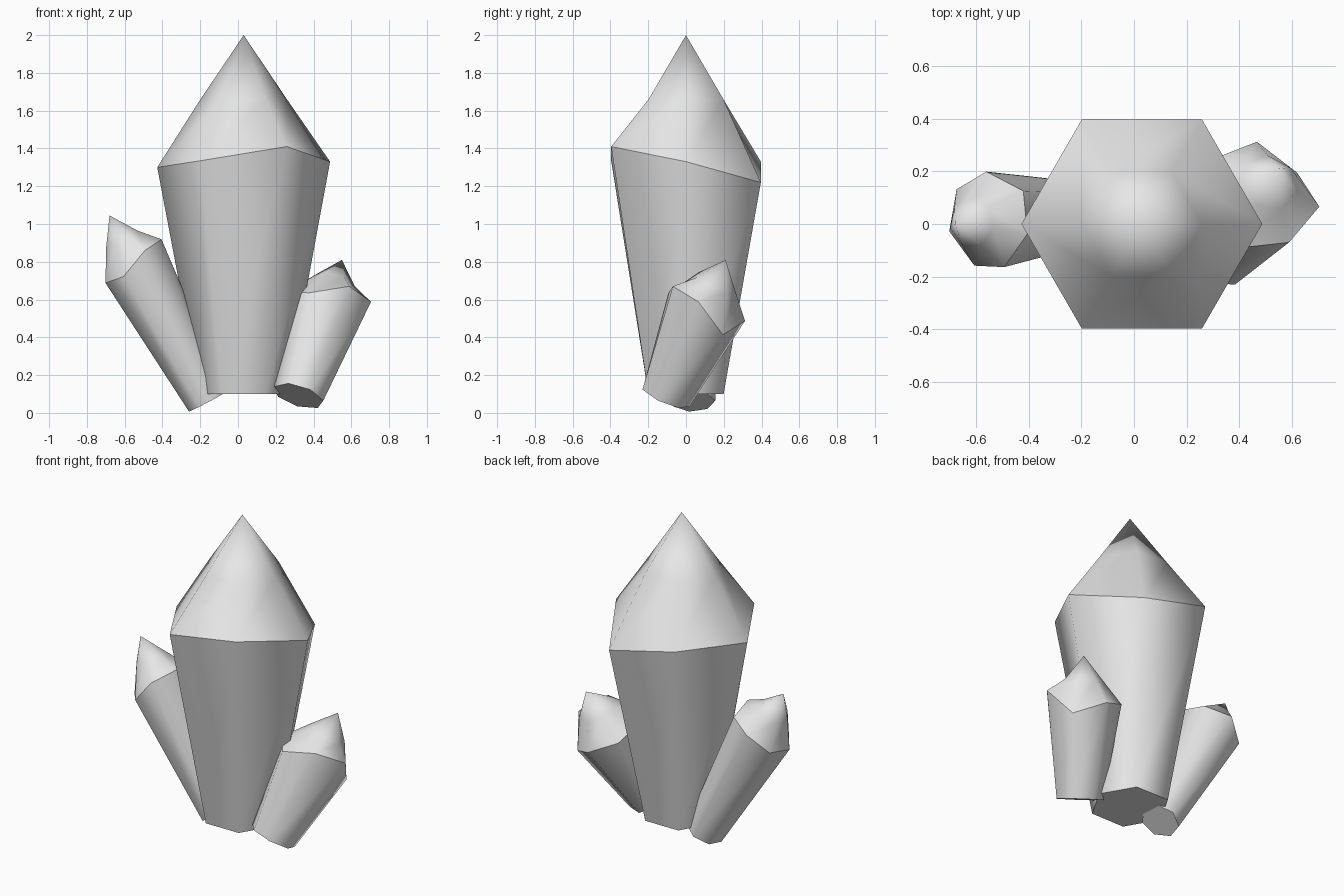
import bpy, bmesh
from math import radians, cos, sin, tau
from mathutils import Vector

cube = bpy.data.objects.get("Cube")
if cube:
    bpy.data.objects.remove(cube, do_unlink=True)

# Single grey stone colour
GREY = (0.8, 0.8, 0.8, 1.0)
stone = bpy.data.materials.new("grey_stone")
stone.use_nodes = True
stone.diffuse_color = GREY
bsdf = next(n for n in stone.node_tree.nodes if n.type == 'BSDF_PRINCIPLED')
bsdf.inputs["Base Color"].default_value = GREY


def crystal(name, base, apex, base_r, rim_r, rim_heights, side_dir, phase=0):
    """Flared prism with an uneven rim and a two-step pointed tip."""
    base, apex = Vector(base), Vector(apex)
    length = (apex - base).length
    axis = (apex - base).normalized()
    u = Vector(side_dir)
    u = (u - axis * u.dot(axis)).normalized()
    v = axis.cross(u)
    n = len(rim_heights)
    average = sum(rim_heights) / n
    bm = bmesh.new()

    def ring(radius, heights):
        verts = []
        for i, h in enumerate(heights):
            a = radians(phase) + tau * i / n
            offset = (u * cos(a) + v * sin(a)) * radius
            verts.append(bm.verts.new(base + axis * h + offset))
        return verts

    foot = ring(base_r, [0] * n)
    rim = ring(rim_r, rim_heights)
    shoulder = ring(rim_r / 2, [(average + length) / 2] * n)
    tip = bm.verts.new(apex)

    # Sides, tip and flat foot
    for i in range(n):
        j = (i + 1) % n
        for low, high in ((foot, rim), (rim, shoulder)):
            bm.faces.new((low[i], low[j], high[j], high[i]))
        bm.faces.new((shoulder[i], shoulder[j], tip))
    bm.faces.new(foot[::-1])

    # Smooth shading, creased at the foot and the rim
    for face in bm.faces:
        face.smooth = True
    for loop in (foot, rim):
        for i in range(n):
            bm.edges.get((loop[i], loop[(i + 1) % n])).smooth = False

    mesh = bpy.data.meshes.new(name)
    bm.to_mesh(mesh)
    bm.free()
    mesh.materials.append(stone)
    obj = bpy.data.objects.new(name, mesh)
    bpy.context.collection.objects.link(obj)
    return obj


# Tall central crystal
crystal("main_crystal", (0.03, 0, 0.1), (0.03, 0, 2), 0.23, 0.4575,
        (1.23, 1.12, 1.23, 1.2, 1.235, 1.31), (1, 0, 0))

# Slim crystal leaning towards -x
crystal("slim_side_crystal", (-0.16, 0.04, 0.06), (-0.68, 0, 1.045), 0.115, 0.19,
        (0.84, 0.86, 0.82, 0.81, 0.8, 0.87, 0.876), (1, 0, 0), 38.6)

# Short crystal leaning towards +x and back
crystal("short_side_crystal", (0.32, -0.11, 0.09), (0.55, 0.21, 0.81), 0.14, 0.225,
        (0.6, 0.613, 0.487, 0.554, 0.55, 0.54, 0.5), (0.45, -0.86, 0.24))
